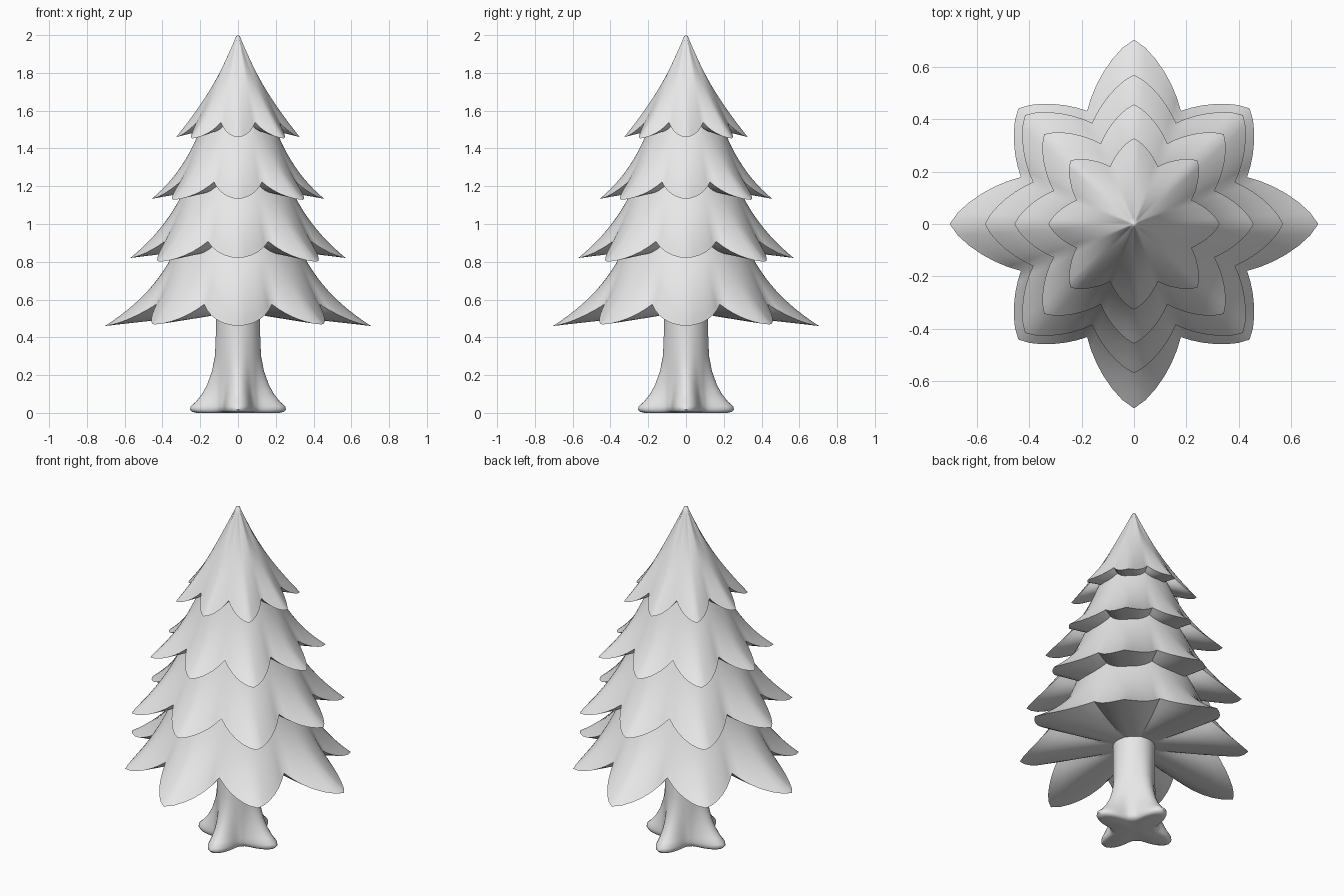
import bpy
import bmesh
from math import sin, cos, pi, tau, radians

old = bpy.data.objects.get("Cube")
if old:
    bpy.data.objects.remove(old, do_unlink=True)

SEGMENTS = 96

grey = bpy.data.materials.new("plain_grey")
grey.use_nodes = True
grey.diffuse_color = (0.8, 0.8, 0.8, 1)
grey.node_tree.nodes["Principled BSDF"].inputs["Base Color"].default_value = (0.8, 0.8, 0.8, 1)


def lerp(a, b, t):
    return a + (b - a) * t


def ringed_body(name, rings, top_z, bottom_z):
    """Skin a stack of rings, top to bottom; each ring maps an angle to (radius, z)."""
    bm = bmesh.new()
    loops = []
    for ring in rings:
        loop = []
        for i in range(SEGMENTS):
            a = tau * i / SEGMENTS
            r, z = ring(a)
            loop.append(bm.verts.new((r * cos(a), r * sin(a), z)))
        loops.append(loop)
    top = bm.verts.new((0, 0, top_z))
    bottom = bm.verts.new((0, 0, bottom_z))
    for i in range(SEGMENTS):
        j = (i + 1) % SEGMENTS
        bm.faces.new((top, loops[0][i], loops[0][j]))
        bm.faces.new((bottom, loops[-1][j], loops[-1][i]))
        for upper, lower in zip(loops, loops[1:]):
            bm.faces.new((upper[i], lower[i], lower[j], upper[j]))
    bmesh.ops.recalc_face_normals(bm, faces=bm.faces)
    mesh = bpy.data.meshes.new(name)
    bm.to_mesh(mesh)
    bm.free()
    obj = bpy.data.objects.new(name, mesh)
    bpy.context.collection.objects.link(obj)
    mesh.materials.append(grey)
    bpy.ops.object.select_all(action="DESELECT")
    obj.select_set(True)
    bpy.context.view_layer.objects.active = obj
    bpy.ops.object.shade_smooth_by_angle(angle=radians(50))


def branch_tier(name, top, bend, main_tip, corner_tip, valley, ceiling, peak):
    """Eight-pointed skirt: four main points on the axes, four on the diagonals."""

    def rim(a):
        step = a / (pi / 4)
        nearest = round(step)
        away = min(1, 2 * abs(step - nearest))
        tip = main_tip if nearest % 2 == 0 else corner_tip
        w = 1 - away
        radius = lerp(valley[0], tip[0], w - 0.06 * w ** 8)
        return radius, lerp(tip[1], valley[1], away ** 1.7), w

    def outer(t):
        def ring(a):
            r, z, w = rim(a)
            bend_z = bend[1] + 0.06 * (1 - w)
            p, q, s = (1 - t) ** 2, 2 * t * (1 - t), t * t
            return p * top[0] + q * bend[0] + s * r, p * top[1] + q * bend_z + s * z
        return ring

    def under(t):
        def ring(a):
            r, z, w = rim(a)
            return lerp(r, 0.1, t), lerp(z, ceiling, t) - 0.012 * sin(pi * t) * (1 - w)
        return ring

    rings = [outer(k / 14) for k in range(15)] + [under(k / 6) for k in range(1, 7)]
    ringed_body(name, rings, peak, ceiling)


# Four overlapping tiers of branches
branch_tier("bottom_branches", (0.30, 0.95), (0.395, 0.655),
            (0.72, 0.46), (0.635, 0.468), (0.468, 0.575), 0.53, 0.96)
branch_tier("lower_middle_branches", (0.24, 1.30), (0.325, 1.02),
            (0.58, 0.82), (0.60, 0.80), (0.418, 0.908), 0.88, 1.31)
branch_tier("upper_middle_branches", (0.16, 1.62), (0.252, 1.30),
            (0.465, 1.133), (0.495, 1.128), (0.333, 1.222), 1.20, 1.63)
branch_tier("top_branches", (0.01, 1.994), (0.10, 1.74),
            (0.333, 1.46), (0.35, 1.453), (0.238, 1.537), 1.52, 2.0)


# Trunk flaring into four rounded roots: height, root radius, radius between roots
def trunk_ring(z, root, hollow):
    return lambda a: (lerp(hollow, root, (0.5 + 0.5 * cos(4 * a)) ** 1.5), z)


TRUNK = [(0.62, 0.115, 0.115), (0.45, 0.116, 0.114), (0.30, 0.122, 0.115),
         (0.22, 0.138, 0.117), (0.15, 0.163, 0.12), (0.10, 0.19, 0.125),
         (0.06, 0.222, 0.13), (0.035, 0.25, 0.132), (0.018, 0.254, 0.13),
         (0.006, 0.244, 0.12), (0.0, 0.22, 0.10)]
ringed_body("trunk", [trunk_ring(*row) for row in TRUNK], 0.62, 0.01)
